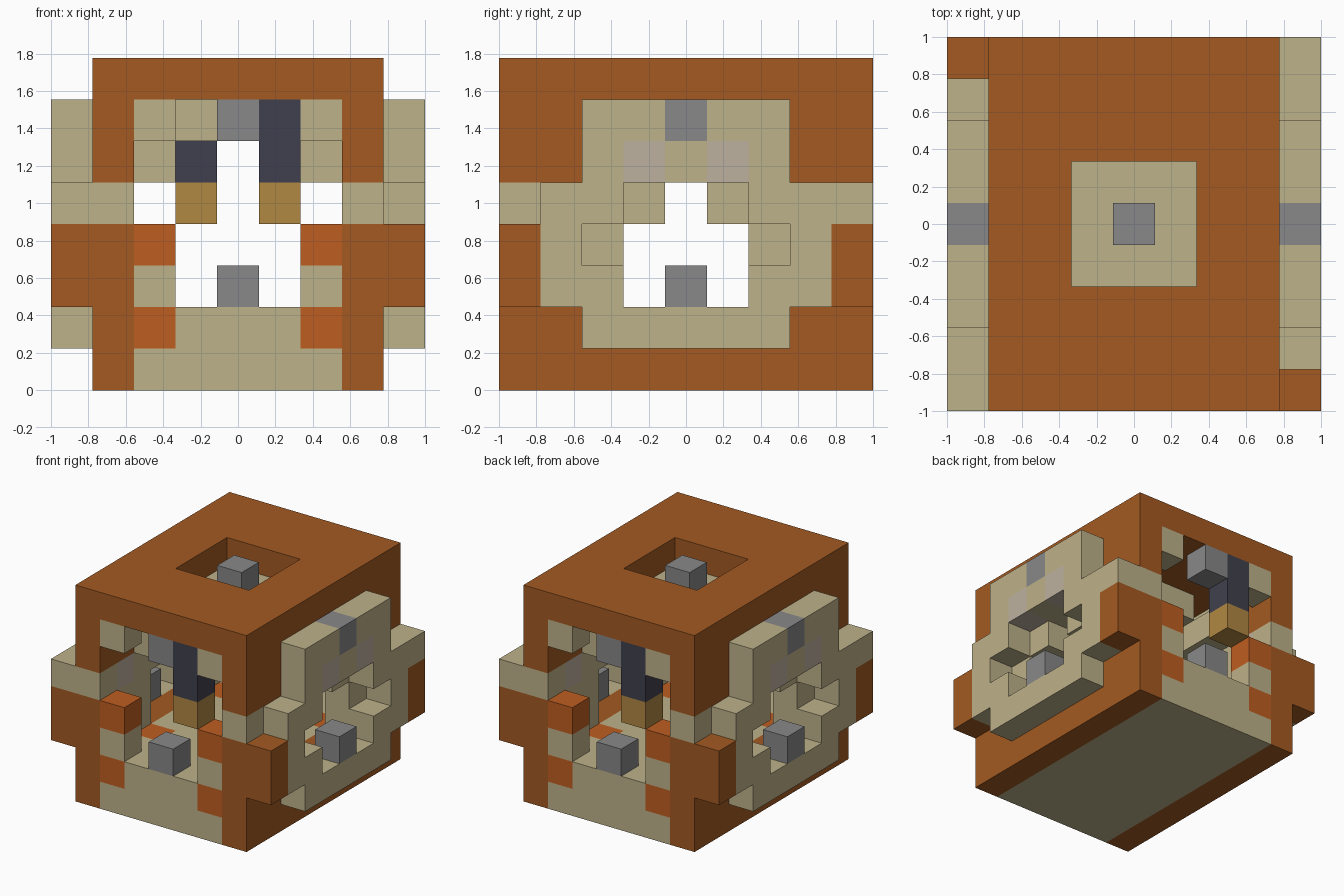
import bpy
import bmesh
from mathutils import Vector

default_cube = bpy.data.objects.get("Cube")
if default_cube:
    bpy.data.objects.remove(default_cube, do_unlink=True)

UNIT = 2 / 9  # edge of one block


def linear(c):
    c /= 255
    return c / 12.92 if c <= 0.04045 else ((c + 0.055) / 1.055) ** 2.4


def material(name, rgb):
    mat = bpy.data.materials.new(name)
    mat.use_nodes = True
    colour = [linear(c) for c in rgb] + [1]
    mat.diffuse_color = colour
    mat.node_tree.nodes["Principled BSDF"].inputs["Base Color"].default_value = colour
    return mat


MATS = {
    "rust": material("rust brown", (164, 90, 34)),
    "tan": material("sand tan", (190, 178, 138)),
    "orange": material("bright orange", (190, 94, 32)),
    "grey": material("stone grey", (136, 136, 136)),
    "dark": material("dark slate", (64, 64, 78)),
    "gold": material("gold", (176, 136, 66)),
    "pale": material("pale grey", (189, 177, 160)),
}

cells = {}  # block position -> (part, colour)


def fill(part, colour, xs, ys, zs):
    """Fill a box of blocks (inclusive ranges) and its half-turn copy."""
    for i in range(xs[0], xs[1] + 1):
        for j in range(ys[0], ys[1] + 1):
            for k in range(zs[0], zs[1] + 1):
                cells[i, j, k] = (part, colour)
                cells[-i, -j, k] = (part, colour)


def carve(xs, ys, zs):
    """Remove a box of blocks and its half-turn copy."""
    for i in range(xs[0], xs[1] + 1):
        for j in range(ys[0], ys[1] + 1):
            for k in range(zs[0], zs[1] + 1):
                cells.pop((i, j, k), None)
                cells.pop((-i, -j, k), None)


# Floor with bright inlays
fill("floor", "tan", (-2, 2), (-4, 4), (0, 1))
for y in (-4, -2, 2, 4):
    fill("floor_inlay", "orange", (2, 2), (y, y), (1, 1))

# Side walls: rust frame, tan middle and a doorway
fill("side_walls", "rust", (3, 3), (-4, 4), (0, 6))
fill("side_walls", "tan", (3, 3), (-3, 3), (2, 3))
fill("side_walls", "tan", (3, 3), (-4, 4), (4, 4))
fill("side_walls", "tan", (3, 3), (-2, 2), (5, 6))
for y in (-3, 3):
    fill("wall_panes", "pale", (3, 3), (y, y), (4, 4))
carve((3, 3), (-1, 1), (2, 3))
carve((3, 3), (0, 0), (4, 4))

# Raised plates on both sides
fill("side_plates", "tan", (4, 4), (-2, 2), (1, 6))
for y in (-3, 3):
    fill("side_plates", "tan", (4, 4), (y, y), (2, 4))
fill("side_plates", "tan", (4, 4), (4, 4), (4, 4))
carve((4, 4), (-1, 1), (2, 4))
for y in (-2, 2):
    carve((4, 4), (y, y), (3, 3))
for y in (-1, 1):
    fill("plate_panes", "pale", (4, 4), (y, y), (5, 5))
fill("plate_keystones", "grey", (4, 4), (0, 0), (6, 6))
fill("side_door_blocks", "grey", (4, 4), (0, 0), (2, 2))

# Corner buttresses
for y in (-4, 4):
    fill("corner_buttresses", "rust", (4, 4), (y, y), (2, 3))

# Front and back gateways
for x in (-2, 2):
    fill("gate_posts", "tan", (x, x), (-4, -4), (2, 2))
    fill("gate_caps", "orange", (x, x), (-4, -4), (3, 3))
    fill("gate_lintels", "tan", (x, x), (-4, -4), (6, 6))
    fill("inner_beams", "tan", (x, x), (-2, 2), (5, 5))
fill("gate_door_blocks", "grey", (0, 0), (-4, -4), (2, 2))
fill("gate_keystones", "grey", (0, 0), (-4, -4), (6, 6))
fill("hanging_banners", "dark", (1, 1), (-4, -4), (5, 6))
fill("banner_weights", "gold", (1, 1), (-4, -4), (4, 4))

# Roof with a sunken centre
fill("roof", "rust", (-3, 3), (-4, 4), (7, 7))
carve((-1, 1), (-1, 1), (7, 7))
fill("roof_well", "tan", (-1, 1), (-1, 1), (6, 6))
fill("roof_block", "grey", (0, 0), (0, 0), (7, 7))

# The two axes that span each face direction
DIRECTIONS = []
for axis in range(3):
    for sign in (-1, 1):
        n, u, v = Vector(), Vector(), Vector()
        n[axis] = sign
        u[(axis + 1) % 3] = sign
        v[(axis + 2) % 3] = 1
        DIRECTIONS.append((n, u, v))


def build(part, colour):
    """Make one object from the exposed faces of a part's blocks."""
    bm = bmesh.new()
    for pos, owner in cells.items():
        if owner[0] != part or owner[1] != colour:
            continue
        centre = Vector(pos) + Vector((0, 0, 0.5))
        for n, u, v in DIRECTIONS:
            if tuple(int(c) for c in Vector(pos) + n) in cells:
                continue
            corners = [n - u - v, n + u - v, n + u + v, n - u + v]
            bm.faces.new([bm.verts.new((centre + c / 2) * UNIT) for c in corners])
    bmesh.ops.remove_doubles(bm, verts=bm.verts, dist=0.001)
    bmesh.ops.dissolve_limit(bm, angle_limit=0.01, verts=bm.verts, edges=bm.edges)
    name = part if colour == "rust" or part != "side_walls" else "side_wall_middle"
    mesh = bpy.data.meshes.new(name)
    bm.to_mesh(mesh)
    bm.free()
    mesh.materials.append(MATS[colour])
    bpy.context.collection.objects.link(bpy.data.objects.new(name, mesh))


for part, colour in sorted(set(cells.values())):
    build(part, colour)
